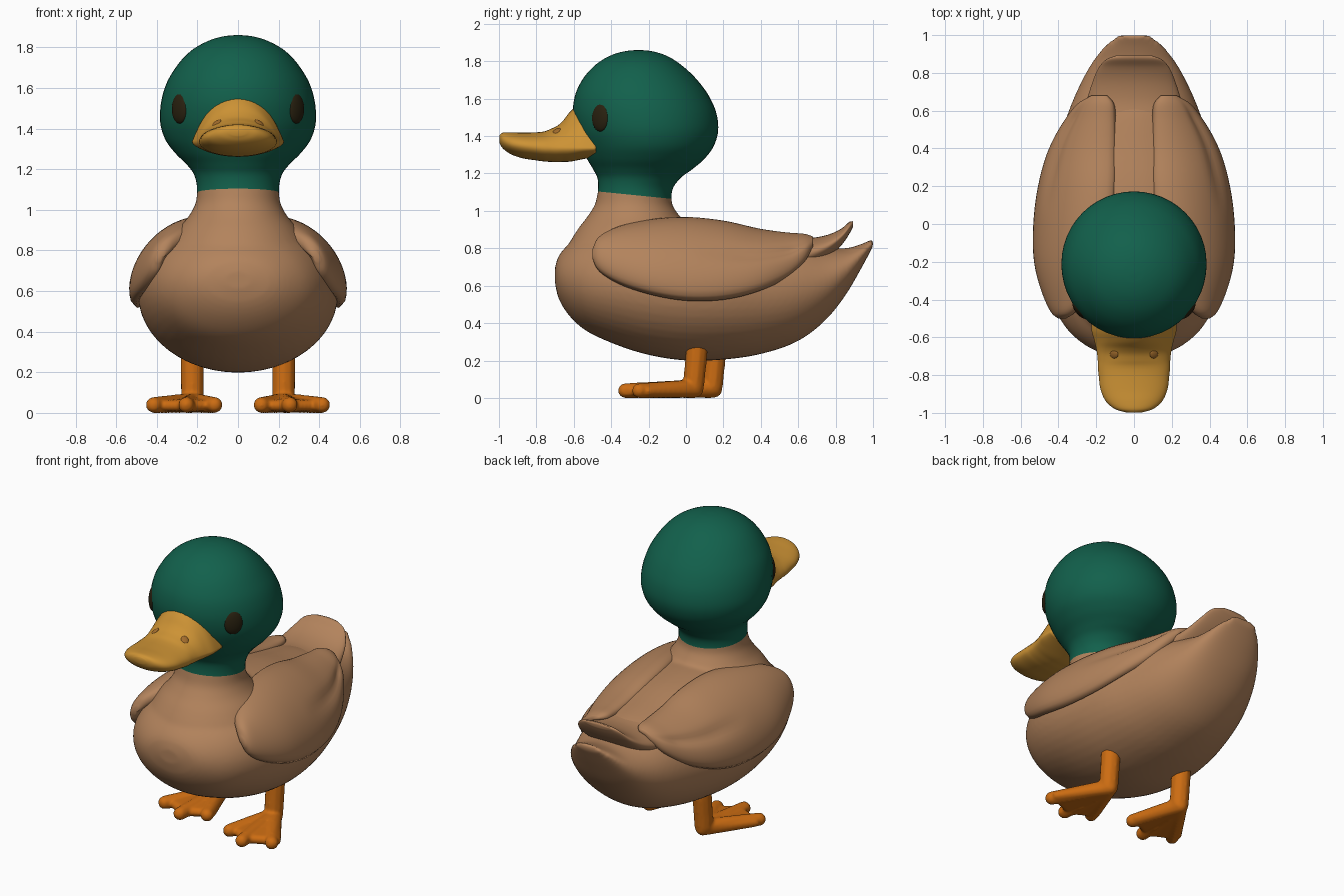
import bpy, bmesh, math
from mathutils import Vector, Matrix

if "Cube" in bpy.data.objects:
    bpy.data.objects.remove(bpy.data.objects["Cube"])


def material(name, rgb):
    m = bpy.data.materials.new(name)
    m.diffuse_color = (*rgb, 1)
    m.use_nodes = True
    m.node_tree.nodes["Principled BSDF"].inputs["Base Color"].default_value = m.diffuse_color
    return m


BROWN = material("feather brown", (0.45, 0.228, 0.108))
GREEN = material("head green", (0.006, 0.118, 0.072))
YELLOW = material("bill yellow", (0.61, 0.29, 0.035))
OCHRE = material("nostril ochre", (0.36, 0.15, 0.025))
ORANGE = material("leg orange", (0.6, 0.15, 0.006))
DARK = material("eye dark", (0.022, 0.015, 0.005))


def finish(name, bm, mat, voxel=0, smooth=0):
    bmesh.ops.recalc_face_normals(bm, faces=bm.faces)
    for f in bm.faces:
        f.smooth = True
    me = bpy.data.meshes.new(name)
    bm.to_mesh(me)
    bm.free()
    me.materials.append(mat)
    ob = bpy.data.objects.new(name, me)
    bpy.context.collection.objects.link(ob)
    if voxel:
        r = ob.modifiers.new("fuse", 'REMESH')
        r.mode, r.voxel_size, r.use_smooth_shade = 'VOXEL', voxel, True
        s = ob.modifiers.new("soften", 'SMOOTH')
        s.factor, s.iterations = 0.5, smooth
    return ob


def resample(rows, n=5):
    """Smooth curve through the rows, spaced by chord length."""
    p = [Vector(r) for r in rows]
    h = [(b - a).length for a, b in zip(p, p[1:])]
    d = [(b - a) / k for a, b, k in zip(p, p[1:], h)]
    m = [d[0]] + [(d[i - 1] * h[i] + d[i] * h[i - 1]) / (h[i] + h[i - 1])
                  for i in range(1, len(d))] + [d[-1]]
    out = []
    for i, k in enumerate(h):
        for j in range(n):
            t = j / n
            out.append(p[i] * (1 + 2 * t) * (1 - t) ** 2 + m[i] * k * t * (1 - t) ** 2
                       + p[i + 1] * t * t * (3 - 2 * t) + m[i + 1] * k * t * t * (t - 1))
    return out + [p[-1]]


def loft(bm, rows, section):
    """Skin the closed sections made from each row and cap both ends."""
    rings = [[bm.verts.new(c) for c in section(r)] for r in resample(rows)]
    for a, b in zip(rings, rings[1:]):
        for i in range(len(a)):
            j = (i + 1) % len(a)
            bm.faces.new((a[i], a[j], b[j], b[i]))
    for ring in (rings[0], rings[-1]):
        mid = bm.verts.new(sum((v.co for v in ring), Vector()) / len(ring))
        for i in range(len(ring)):
            bm.faces.new((ring[i], ring[(i + 1) % len(ring)], mid))


ANGLES = [i * math.tau / 48 for i in range(48)]


def upright(r):      # row: y, bottom z, top z, half width
    y, lo, hi, w = r
    return [(w * math.cos(a), y, (lo + hi) / 2 + (hi - lo) / 2 * math.sin(a)) for a in ANGLES]


def level(r):        # row: z, front y, back y, half width
    z, f, b, w = r
    return [(w * math.cos(a), (f + b) / 2 + (b - f) / 2 * math.sin(a), z) for a in ANGLES]


# Body with lower tail and neck, fused into one skin
bm = bmesh.new()
loft(bm, [(-.70, .61, .70, .07), (-.68, .53, .76, .18), (-.64, .46, .81, .26),
          (-.55, .37, .88, .36), (-.4, .295, .94, .44), (-.2, .23, .96, .485),
          (0, .2, .96, .49), (.2, .205, .94, .465), (.4, .235, .9, .41),
          (.6, .305, .86, .345), (.75, .42, .81, .28), (.85, .545, .80, .225),
          (.93, .68, .82, .165), (1.0, .81, .85, .09)], upright)
loft(bm, [(.65, -.66, .1, .38), (.8, -.635, .08, .36), (.9, -.58, .02, .3),
          (.98, -.52, -.04, .235), (1.04, -.485, -.075, .207),
          (1.1, -.472, -.08, .2), (1.16, -.46, -.1, .19)], level)
finish("body", bm, BROWN, 0.014, 6)

# Upper tail feathers
bm = bmesh.new()
loft(bm, [(.3, .5, .86, .25), (.5, .62, .87, .27), (.65, .68, .855, .25),
          (.75, .74, .87, .22), (.83, .815, .905, .185), (.875, .88, .942, .14),
          (.893, .915, .945, .09)], upright)
finish("upper_tail", bm, BROWN)

# Head, trimmed along the tilted collar line
bm = bmesh.new()
loft(bm, [(1.0, -.5, -.06, .22), (1.07, -.477, -.078, .204), (1.12, -.47, -.07, .203),
          (1.17, -.472, -.035, .215), (1.22, -.495, .03, .25), (1.28, -.53, .1, .31),
          (1.35, -.56, .15, .36), (1.43, -.59, .172, .383), (1.52, -.605, .163, .38),
          (1.61, -.595, .125, .357), (1.7, -.555, .06, .307), (1.78, -.485, -.025, .235),
          (1.83, -.405, -.105, .15), (1.855, -.32, -.19, .065), (1.86, -.27, -.24, .015)],
     level)
bmesh.ops.bisect_plane(bm, geom=bm.verts[:] + bm.edges[:] + bm.faces[:], dist=1e-5,
                       plane_co=(0, -.28, 1.085), plane_no=(0, .1, 1), clear_inner=True)
finish("head", bm, GREEN)


# Bill: arched sections, peaked where it meets the forehead
def bill_section(r):  # row: y, bottom z, side z, top z, half width, peak power
    y, lo, mid, hi, w, p = r
    pts = []
    for a in ANGLES:
        c, s = math.cos(a), math.sin(a)
        z = mid + ((hi - mid) * s ** p if s > 0 else (mid - lo) * s)
        pts.append((w * c, y, z))
    return pts


bm = bmesh.new()
loft(bm, [(-.48, 1.29, 1.335, 1.59, .225, 1.9), (-.56, 1.275, 1.335, 1.58, .225, 1.8),
          (-.61, 1.265, 1.335, 1.54, .212, 1.7), (-.66, 1.262, 1.335, 1.48, .2, 1.5),
          (-.72, 1.262, 1.335, 1.44, .192, 1.2), (-.8, 1.27, 1.34, 1.42, .187, 1),
          (-.88, 1.283, 1.35, 1.418, .176, 1), (-.94, 1.305, 1.36, 1.42, .148, 1),
          (-.98, 1.335, 1.375, 1.418, .1, 1), (-.998, 1.365, 1.385, 1.405, .04, 1)],
     bill_section)
finish("bill", bm, YELLOW)


def button(name, pos, normal, size, mat):
    """Flattened ball facing along the normal; size is width, height, depth."""
    n = Vector(normal).normalized()
    side = Vector((0, 0, 1)).cross(n).normalized()
    up = n.cross(side)
    rot = Matrix((side, up, n)).transposed().to_4x4()
    bm = bmesh.new()
    bmesh.ops.create_uvsphere(bm, u_segments=24, v_segments=14, radius=1,
                              matrix=Matrix.Translation(pos) @ rot @ Matrix.Diagonal((*size, 1)))
    finish(name, bm, mat)


# Wings: thick shells wrapped over the back, with a feather groove
def wing_section(side):
    def section(r):  # row: y, inner x, top z, outer x, bottom z, half thickness
        y, xi, zt, xo, zb, th = r
        outer, inner, n = [], [], 24
        rx, rz = xo - th - xi, zt - th - zb
        for i in range(n + 1):
            s = i / n
            a = s * math.pi / 2
            c = Vector((xi + rx * math.sin(a), zb + rz * math.cos(a)))
            nor = Vector((rz * math.sin(a), rx * math.cos(a))).normalized()
            t = th * math.sqrt(max(0, 1 - (2 * s - 1) ** 4))
            fade = max(0, min(1, (y - .05) / .25)) * max(0, min(1, (.66 - y) / .1))
            groove = .016 * fade * math.exp(-((s - .62) / .07) ** 2)
            outer.append(c + nor * (t - groove))
            if 0 < i < n:
                inner.append(c - nor * t)
        return [(side * q.x, y, q.y) for q in outer + inner[::-1]]
    return section


WING = [(-.5, .36, .80, .405, .745, .015), (-.475, .32, .86, .44, .69, .032),
        (-.39, .24, .92, .49, .625, .048), (-.2, .16, .97, .545, .555, .05),
        (0, .11, .985, .55, .52, .05), (.2, .09, .965, .525, .525, .05),
        (.4, .09, .918, .465, .575, .045), (.55, .095, .895, .38, .65, .04),
        (.635, .105, .885, .31, .73, .03), (.68, .14, .865, .23, .81, .012)]


# Legs with webbed feet, each fused from tapered limbs
def limb(bm, balls):
    part = bmesh.new()
    for x, y, z, r in balls:
        bmesh.ops.create_icosphere(part, subdivisions=2, radius=r,
                                   matrix=Matrix.Translation((x, y, z)))
    res = bmesh.ops.convex_hull(part, input=part.verts[:])
    junk = [v for v in part.verts if not any(f for f in v.link_faces if f in set(res['geom']))]
    bmesh.ops.delete(part, geom=junk, context='VERTS')
    me = bpy.data.meshes.new("limb")
    part.to_mesh(me)
    part.free()
    bm.from_mesh(me)
    bpy.data.meshes.remove(me)


for side, name, back in ((1, "right", 0), (-1, "left", .1)):
    bm = bmesh.new()
    loft(bm, WING, wing_section(side))
    finish(name + "_wing", bm, BROWN)
    button(name + "_eye", (side * .284, -.455, 1.5), (side * .77, -.64, .05),
           (.058, .076, .026), DARK)
    button(name + "_nostril", (side * .105, -.69, 1.428), (side * .45, -.35, .8),
           (.022, .026, .008), OCHRE)
    bm = bmesh.new()
    x = side * .225
    limb(bm, [(x, .06 + back, .3, .058), (x, .06 + back, .24, .056), (x, .04 + back, .06, .057)])
    tips = [(x - side * .11, -.25 + back, .039, .04), (x + side * .03, -.325 + back, .039, .04),
            (x + side * .19, -.25 + back, .039, .04)]
    for tip in tips:
        limb(bm, [(x, .045 + back, .05, .05), tip])
    web = [(a, b + .045, .036, .028) for a, b, _, _ in tips]
    limb(bm, [(x, .05 + back, .045, .045)] + web)
    finish(name + "_leg", bm, ORANGE, 0.009, 5)
